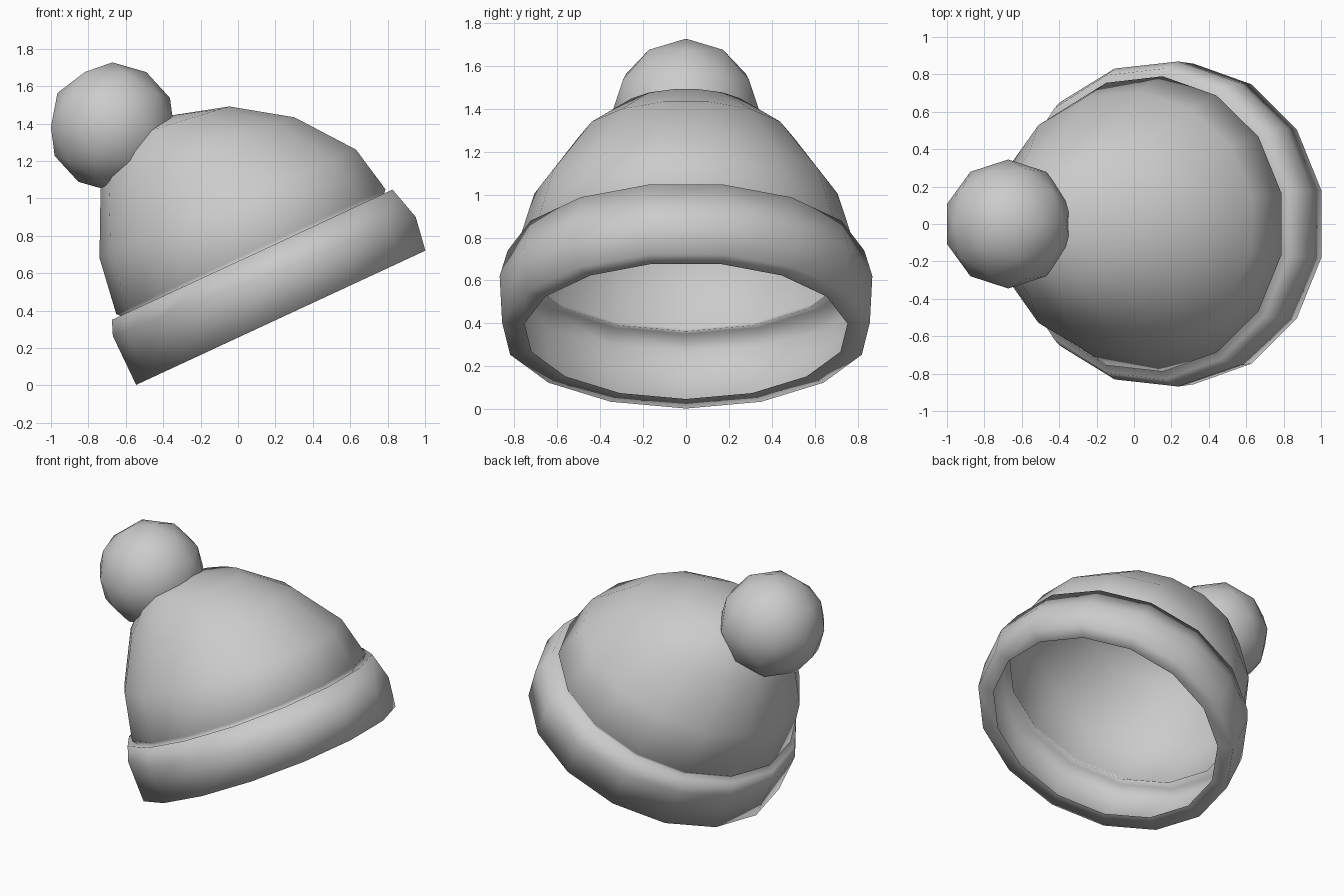
import bpy, bmesh, math
from mathutils import Matrix, Vector

if "Cube" in bpy.data.objects:
    bpy.data.objects.remove(bpy.data.objects["Cube"])

SIDES = 15
TILT = (Matrix.Translation((0.24, 0, 0.367))
        @ Matrix.Rotation(math.radians(-24.9), 4, 'Y'))

# Hat profile rings: radius, depth factor, sideways shift, height, slope of the ring
RINGS = [
    (0.757, 1.0, -0.003, 0.0, 0.0),     # inner lip
    (0.862, 1.0, -0.003, 0.0, 0.0),     # outer lip
    (0.878, 0.995, 0.01, 0.237, -0.06),  # folded cuff
    (0.836, 1.0, 0.0, 0.37, 0.0),       # cuff top
    (0.77, 1.0, 0.0, 0.352, 0.0),       # groove behind the cuff
    (0.802, 0.99, 0.0, 0.388, 0.0),     # crown begins
    (0.752, 0.945, -0.005, 0.672, -0.035),
    (0.557, 0.91, -0.04, 0.985, -0.08),
    (0.31, 0.95, -0.09, 1.183, -0.14),
]
APEX = Vector((-0.13, 0, 1.24))


def make_hat():
    bm = bmesh.new()
    loops = []
    for r, depth, shift, h, slope in RINGS:
        loop = []
        for k in range(SIDES):
            a = math.pi + k * math.tau / SIDES
            x, y = r * math.cos(a), r * depth * math.sin(a)
            loop.append(bm.verts.new(TILT @ Vector((x + shift, y, h + slope * x))))
        loops.append(loop)
    for lo, hi in zip(loops, loops[1:]):
        for k in range(SIDES):
            n = (k + 1) % SIDES
            bm.faces.new((lo[k], lo[n], hi[n], hi[k]))
    # Close the crown
    tip = bm.verts.new(TILT @ APEX)
    for k in range(SIDES):
        bm.faces.new((loops[-1][k], loops[-1][(k + 1) % SIDES], tip))
    for f in bm.faces:
        f.smooth = True
    mesh = bpy.data.meshes.new("knit_hat")
    bm.to_mesh(mesh)
    bm.free()
    obj = bpy.data.objects.new("knit_hat", mesh)
    bpy.context.collection.objects.link(obj)


make_hat()

# Pompom at the tip
bpy.ops.mesh.primitive_ico_sphere_add(subdivisions=2, radius=0.345,
                                      location=(-0.672, 0, 1.382))
pompom = bpy.context.object
pompom.name = "pompom"
bpy.ops.object.shade_smooth()
